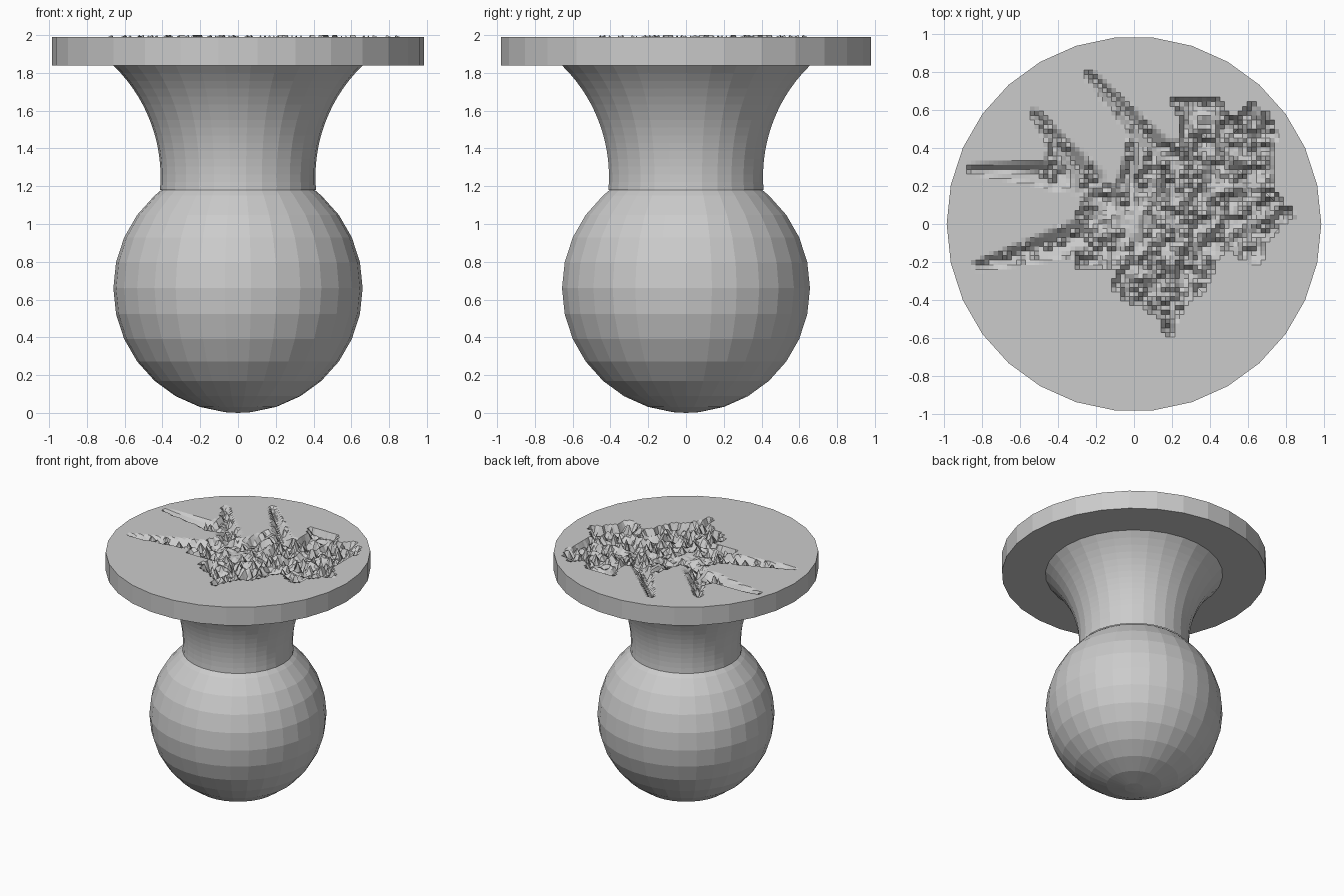
import bpy, bmesh, math
from mathutils import Vector, noise

if "Cube" in bpy.data.objects:
    bpy.data.objects.remove(bpy.data.objects["Cube"])

SIDES = 30
STEP = 2 * math.pi / SIDES
R_DISC, Z_LOW, Z_TOP = 0.985, 1.84, 1.99


def finish(bm, name):
    mesh = bpy.data.meshes.new(name)
    bm.to_mesh(mesh)
    bm.free()
    obj = bpy.data.objects.new(name, mesh)
    bpy.context.collection.objects.link(obj)
    return obj


def lathe(bm, profile):
    """Revolve (radius, z) points; a zero radius becomes a pole."""
    rings = []
    for r, z in profile:
        if r < 1e-6:
            rings.append([bm.verts.new((0, 0, z))] * SIDES)
        else:
            rings.append([bm.verts.new((r * math.cos(i * STEP), r * math.sin(i * STEP), z))
                          for i in range(SIDES)])
    for a, b in zip(rings, rings[1:]):
        for i in range(SIDES):
            j = (i + 1) % SIDES
            bm.faces.new(list(dict.fromkeys((a[i], a[j], b[j], b[i]))))


# Ball, cut off where the neck starts
bm = bmesh.new()
angles = [math.radians(a) for a in [-90] + list(range(-84, 49, 12)) + [52]]
lathe(bm, [(0.66 * math.cos(a) if a > -1.57 else 0, 0.66 + 0.66 * math.sin(a)) for a in angles])
finish(bm, "ball")

# Neck with a concave arc profile
bm = bmesh.new()
zs = [1.18 + (Z_LOW - 1.18) * i / 16 for i in range(17)]
lathe(bm, [(1.23 - math.sqrt(0.82 ** 2 - (z - 1.25) ** 2), z) for z in zs])
finish(bm, "neck")

# Carved relief: ragged body outline and tapering grooves (tip, root, root width)
BODY = [(-.30, .06), (-.22, .18), (-.02, .27), (.0, .24), (.14, .42), (.24, .45), (.22, .66), (.45, .65),
        (.5, .54), (.63, .62), (.75, .5), (.72, .2), (.83, .03), (.74, .02), (.65, -.2), (.56, -.16),
        (.46, -.12), (.38, -.32), (.27, -.4), (.2, -.58), (.05, -.41), (-.13, -.34), (-.05, -.24),
        (-.3, -.2), (-.27, -.08)]
GROOVES = [((-.23, .78), (.27, .24), .075), ((-.52, .58), (-.24, .22), .07),
           ((-.86, .29), (-.38, .26), .055), ((-.42, .42), (-.42, .25), .05),
           ((-.82, -.22), (-.25, -.06), .08), ((-.01, .42), (-.02, .22), .045)]


def in_body(x, y):
    inside = False
    for (x1, y1), (x2, y2) in zip(BODY, BODY[1:] + BODY[:1]):
        if (y1 > y) != (y2 > y) and x < x1 + (x2 - x1) * (y - y1) / (y2 - y1):
            inside = not inside
    return inside


def relief(x, y):
    depth = 0.0
    p = Vector((x, y))
    for tip, root, width in GROOVES:
        a, d = Vector(tip), Vector(root) - Vector(tip)
        t = min(1, max(0, (p - a).dot(d) / d.length_squared))
        w = 0.02 + width * t
        depth = max(depth, (0.05 + 0.03 * t) * (1 - (p - a - d * t).length / w))
    wob = noise.noise_vector(Vector((x * 9, y * 9, 2))) * 0.03
    if in_body(x + wob.x, y + wob.y):
        rough = noise.noise(Vector((x * 13, y * 13, 5))) + 0.5 * noise.noise(Vector((x * 27, y * 27, 9)))
        centre = min(1, math.hypot(x, y) / 0.3)      # smoother lump in the middle
        depth = max(depth, 0.03 + 0.025 * centre + rough * (0.015 + 0.06 * centre))
    return -min(depth, 0.11)


# Disc: underside and rim, plus a fine top surface trimmed to the same polygon
bm = bmesh.new()
lathe(bm, [(0.6, Z_LOW), (R_DISC, Z_LOW), (R_DISC, Z_TOP)])
finish(bm, "disc_rim")

bm = bmesh.new()
bmesh.ops.create_grid(bm, x_segments=84, y_segments=84, size=1.0)
for v in bm.verts:
    v.co.z = Z_TOP + relief(v.co.x, v.co.y)
    # a few crumbs stand just proud of the face
    if v.co.z < Z_TOP and noise.noise(v.co * 31) > 0.42:
        v.co.z = 2.0
for i in range(SIDES):
    a = (i + 0.5) * STEP
    n = Vector((math.cos(a), math.sin(a), 0))
    bmesh.ops.bisect_plane(bm, geom=bm.verts[:] + bm.edges[:] + bm.faces[:], dist=1e-6,
                           plane_co=n * R_DISC * math.cos(STEP / 2), plane_no=n, clear_outer=True)
finish(bm, "carved_top")
